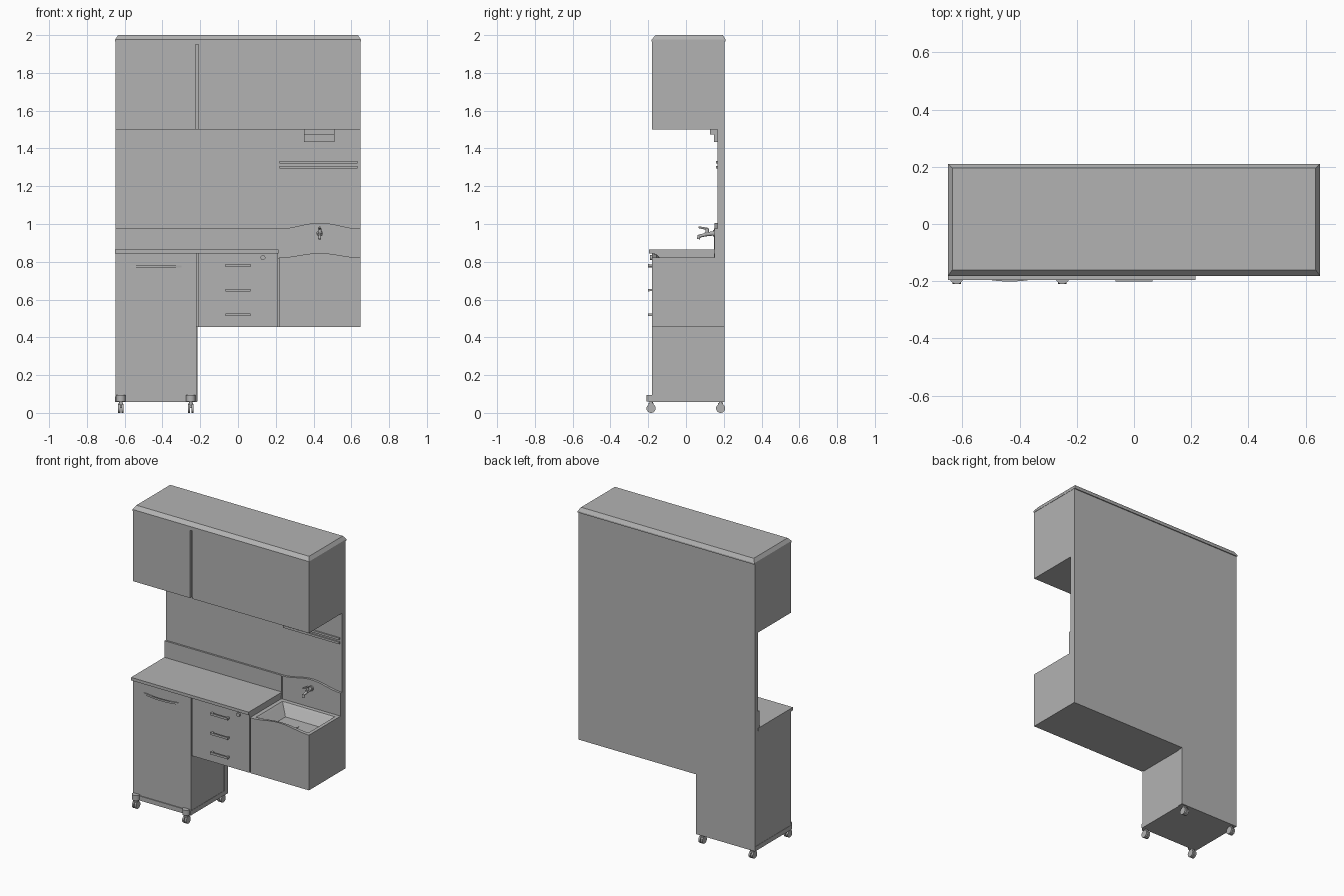
import bpy, bmesh, math
from mathutils import Vector

if "Cube" in bpy.data.objects:
    bpy.data.objects.remove(bpy.data.objects["Cube"], do_unlink=True)

grey = bpy.data.materials.new("plain_grey")
grey.use_nodes = True
GREY = (0.45, 0.45, 0.45, 1)
grey.diffuse_color = GREY
grey.node_tree.nodes["Principled BSDF"].inputs["Base Color"].default_value = GREY


def finish(name, bm, smooth=False):
    bmesh.ops.recalc_face_normals(bm, faces=bm.faces)
    me = bpy.data.meshes.new(name)
    bm.to_mesh(me)
    bm.free()
    me.materials.append(grey)
    ob = bpy.data.objects.new(name, me)
    bpy.context.collection.objects.link(ob)
    if smooth:
        bpy.ops.object.select_all(action='DESELECT')
        ob.select_set(True)
        bpy.context.view_layer.objects.active = ob
        bpy.ops.object.shade_smooth_by_angle(angle=math.radians(35))
    return ob


def box(name, x0, x1, y0, y1, z0, z1):
    bm = bmesh.new()
    bmesh.ops.create_cube(bm, size=1)
    for v in bm.verts:
        v.co = ((x0 + x1) / 2 + v.co.x * (x1 - x0),
                (y0 + y1) / 2 + v.co.y * (y1 - y0),
                (z0 + z1) / 2 + v.co.z * (z1 - z0))
    return finish(name, bm)


def panel(name, outline, y0, y1):
    """Extrude an x-z outline along y."""
    bm = bmesh.new()
    face = bm.faces.new([bm.verts.new((x, y0, z)) for x, z in outline])
    ext = bmesh.ops.extrude_face_region(bm, geom=[face])["geom"]
    bmesh.ops.translate(bm, vec=(0, y1 - y0, 0),
                        verts=[g for g in ext if isinstance(g, bmesh.types.BMVert)])
    return finish(name, bm)


def rod(name, a, b, r0, r1=None, sides=20):
    """Cylinder or cone between two points."""
    a, b = Vector(a), Vector(b)
    bm = bmesh.new()
    bmesh.ops.create_cone(bm, cap_ends=True, segments=sides, radius1=r0,
                          radius2=r0 if r1 is None else r1, depth=(b - a).length)
    turn = (b - a).to_track_quat('Z', 'Y')
    for v in bm.verts:
        v.co = turn @ v.co + (a + b) / 2
    return finish(name, bm, True)


def loft(name, loops, smooth=False):
    """Skin closed loops of equal length and cap both ends."""
    bm = bmesh.new()
    rings = [[bm.verts.new(p) for p in loop] for loop in loops]
    for lo, hi in zip(rings, rings[1:]):
        for i in range(len(lo)):
            j = (i + 1) % len(lo)
            bm.faces.new((lo[i], lo[j], hi[j], hi[i]))
    bm.faces.new(rings[0])
    bm.faces.new(rings[-1])
    return finish(name, bm, smooth)


def rect(x0, x1, y0, y1, z, n=1):
    """Rectangular loop; z is a height or a function of x and y."""
    corners = [(x0, y0), (x1, y0), (x1, y1), (x0, y1)]
    pts = []
    for (ax, ay), (bx, by) in zip(corners, corners[1:] + corners[:1]):
        for i in range(n):
            x, y = ax + (bx - ax) * i / n, ay + (by - ay) * i / n
            pts.append((x, y, z(x, y) if callable(z) else z))
    return pts


L, R = -0.648, 0.648          # side faces
FRONT, WALL, BACK = -0.18, 0.167, 0.203
COL = -0.215                  # right edge of the tall column
SINK = 0.217                  # left edge of the sink unit
MID = (SINK + R) / 2


def wave(x):
    return 0.5 + 0.5 * math.cos(2 * math.pi * (x - MID) / (R - SINK))


# Back wall with the column foot
panel("back_panel", [(L, 0.06), (COL, 0.06), (COL, 0.455), (R, 0.455),
                     (R, 1.967), (L, 1.967)], WALL, BACK)

# Wall cupboard: recessed carcass, two doors, top rail
box("cupboard_carcass", L, R, FRONT + 0.015, WALL, 1.5, 1.967)
box("cupboard_small_door", L, -0.226, FRONT, FRONT + 0.015, 1.5, 1.95)
box("cupboard_large_door", -0.21, R, FRONT, FRONT + 0.015, 1.5, 1.95)
box("cupboard_top_rail", L, R, FRONT, FRONT + 0.015, 1.95, 1.967)

# Chamfered cornice
loft("cornice", [rect(-0.65, 0.65, -0.182, 0.21, 1.967),
                 rect(-0.65, 0.65, -0.182, 0.21, 1.977),
                 rect(-0.635, 0.635, -0.16, 0.195, 2.0)])

# Column, drawer unit and worktop
box("column", L, COL - 0.005, FRONT, WALL, 0.06, 0.845)
box("column_plinth", L - 0.002, COL - 0.003, FRONT - 0.006, BACK, 0.058, 0.088)
box("drawer_unit", COL + 0.002, SINK - 0.006, FRONT, WALL, 0.455, 0.845)
box("unit_gap_left", COL - 0.005, COL + 0.002, FRONT + 0.01, WALL, 0.455, 0.845)
box("unit_gap_right", SINK - 0.006, SINK, FRONT + 0.01, WALL, 0.455, 0.82)
box("worktop", -0.65, SINK - 0.002, -0.195, WALL, 0.845, 0.865)
box("worktop_splashback", L, SINK, 0.155, WALL, 0.865, 0.975)


# Sink unit with a wavy front lip and sunken basin
def lip(x, y):
    return 0.822 + 0.024 * wave(x) * max(0, min(1, (-0.08 - y) / 0.1))


loft("sink_unit", [rect(SINK, R, FRONT, WALL, 0.455, 12),
                   rect(SINK, R, FRONT, WALL, lip, 12),
                   rect(0.24, 0.625, -0.155, 0.125, lip, 12),
                   rect(0.25, 0.615, -0.143, 0.115, lambda x, y: lip(x, y) - 0.01, 12),
                   rect(0.30, 0.565, -0.085, 0.07, 0.755, 12)])
rod("sink_drain", (MID, -0.01, 0.754), (MID, -0.01, 0.758), 0.018)

# Wavy sink splashback
crest = [(R + (SINK - R) * i / 24, 0) for i in range(25)]
panel("sink_splashback", [(SINK, 0.815), (R, 0.815)]
      + [(x, 0.975 + 0.031 * wave(x)) for x, _ in crest], 0.152, WALL)
box("sink_side_upstand", SINK - 0.006, SINK + 0.003, 0.148, WALL, 0.82, 0.975)

# Tap
rod("tap_base", (MID, 0.153, 0.95), (MID, 0.142, 0.95), 0.017)
rod("tap_body", (MID, 0.145, 0.95), (MID, 0.10, 0.945), 0.011)
rod("tap_spout", (MID, 0.11, 0.945), (MID, 0.068, 0.935), 0.009, 0.008)
rod("tap_outlet", (MID, 0.07, 0.94), (MID, 0.066, 0.92), 0.008)
rod("tap_stem", (MID, 0.112, 0.945), (MID, 0.112, 0.975), 0.01)
rod("tap_lever", (MID, 0.115, 0.974), (MID, 0.066, 0.983), 0.006, 0.005)

# Wall rails and dispenser
for i, z in enumerate((1.3, 1.327)):
    box(f"wall_rail_{i + 1}", 0.22, 0.632, 0.158, WALL, z - 0.007, z + 0.007)
box("dispenser_top", 0.35, 0.51, 0.128, WALL, 1.475, 1.5)
box("dispenser_body", 0.35, 0.51, 0.148, WALL, 1.435, 1.475)

# Drawer handles
for i, z in enumerate((0.78, 0.65, 0.52)):
    box(f"drawer_handle_{i + 1}", -0.065, 0.065, -0.201, -0.192, z - 0.007, z + 0.007)
    for side in (-1, 1):
        box(f"drawer_handle_{i + 1}_post", side * 0.058 - 0.006, side * 0.058 + 0.006,
            -0.195, FRONT, z - 0.006, z + 0.006)

# Bowed column handle
bow = []
for i in range(17):
    t = i / 8 - 1
    y = FRONT - 0.021 * (1 - t * t)
    bow.append([(-0.434 + 0.134 * t, y + dy, 0.775 + dz)
                for dy, dz in ((0, -0.006), (0.008, -0.006), (0.008, 0.006), (0, 0.006))])
loft("column_handle", bow, True)

# Drawer lock
rod("drawer_lock", (0.132, FRONT, 0.822), (0.132, -0.19, 0.822), 0.013)

# Casters: fork block, stem and twin wheels
for cx in (-0.62, -0.25):
    for cy in (-0.185, 0.183):
        end = "front" if cy < 0 else "back"
        if cy < 0:
            rod("caster_mount_front", (cx, cy, 0.06), (cx, cy, 0.095), 0.025)
        rod(f"caster_stem_{end}", (cx, cy, 0.025), (cx, cy, 0.062), 0.009)
        for dx in (-0.015, 0.003):
            rod(f"caster_wheel_{end}", (cx + dx, cy, 0.024), (cx + dx + 0.012, cy, 0.024), 0.024)
        box(f"caster_hood_{end}", cx - 0.012, cx + 0.012, cy - 0.013, cy + 0.013, 0.036, 0.052)
